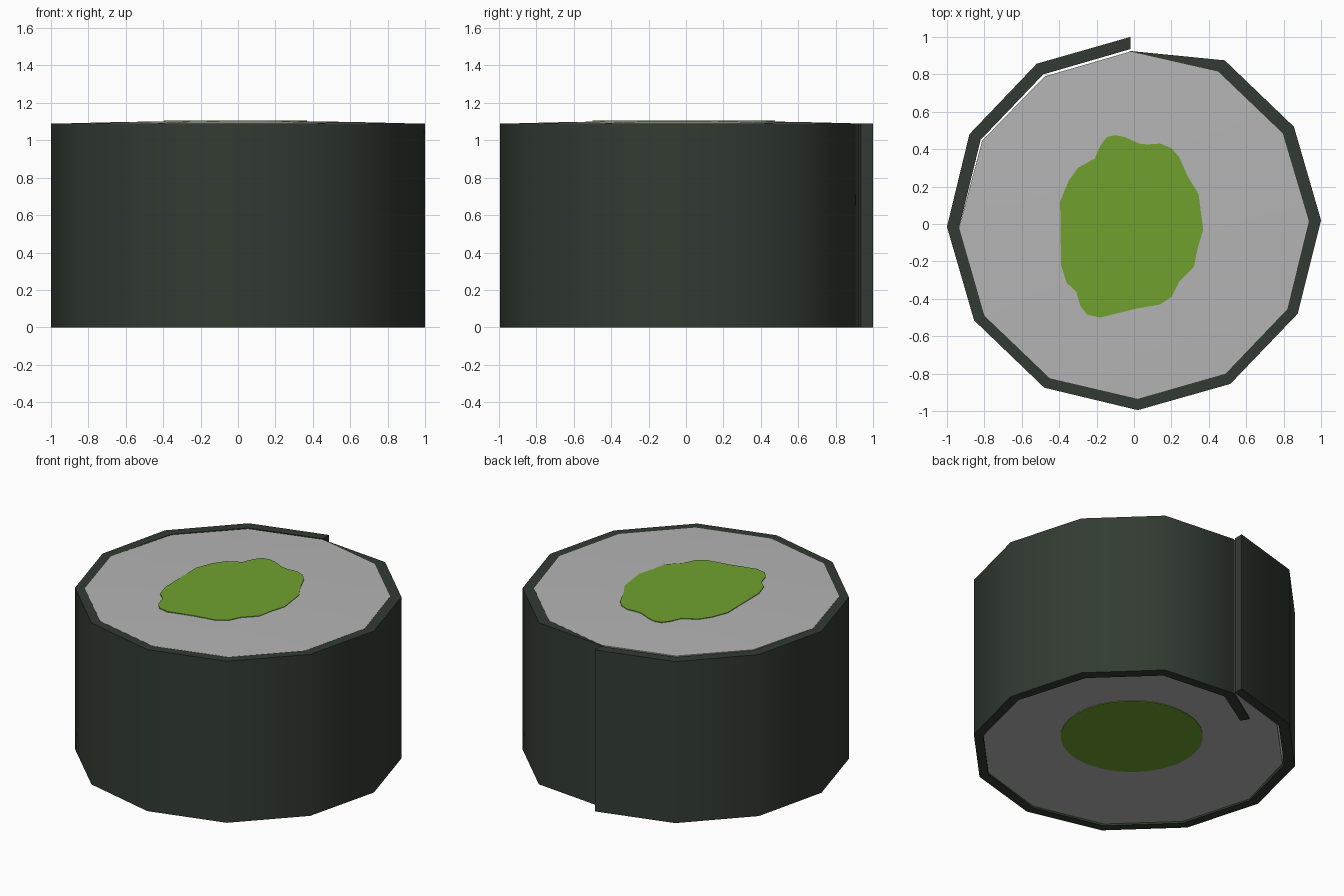
import bpy, bmesh, math

if "Cube" in bpy.data.objects:
    bpy.data.objects.remove(bpy.data.objects["Cube"])

H = 1.09  # wrapper height


def material(name, rgb):
    m = bpy.data.materials.new(name)
    m.diffuse_color = (*rgb, 1)
    m.use_nodes = True
    m.node_tree.nodes["Principled BSDF"].inputs["Base Color"].default_value = m.diffuse_color
    return m


NORI = material("dark seaweed", (0.032, 0.044, 0.032))
RICE = material("rice grey", (0.46, 0.46, 0.46))
GREEN = material("filling green", (0.160, 0.355, 0.028))


def finish(name, bm, mat):
    bmesh.ops.recalc_face_normals(bm, faces=bm.faces[:])
    me = bpy.data.meshes.new(name)
    bm.to_mesh(me)
    bm.free()
    me.materials.append(mat)
    ob = bpy.data.objects.new(name, me)
    bpy.context.collection.objects.link(ob)
    bpy.ops.object.select_all(action='DESELECT')
    ob.select_set(True)
    bpy.context.view_layer.objects.active = ob
    bpy.ops.object.shade_smooth_by_angle(angle=math.radians(50))
    return ob


def plate(name, pts, z0, z1, mat):
    bm = bmesh.new()
    low = [bm.verts.new((x, y, z0)) for x, y in pts]
    top = [bm.verts.new((x, y, z1)) for x, y in pts]
    bm.faces.new(low)
    bm.faces.new(top)
    for i in range(len(pts)):
        j = (i + 1) % len(pts)
        bm.faces.new((low[i], low[j], top[j], top[i]))
    return finish(name, bm, mat)


# Seaweed sheet: twelve-sided wrap whose inner end tucks under the seam
outer = [(-0.02, 1.0), (-0.52, 0.857), (-0.88, 0.48), (-1.0, -0.015),
         (-0.855, -0.515), (-0.48, -0.875), (0.02, -0.995), (0.515, -0.855),
         (0.875, -0.48), (1.0, 0.02), (0.855, 0.52), (0.485, 0.875),
         (-0.02, 0.925), (-0.295, 0.745)]
inner = [(-0.02, 0.935), (-0.485, 0.80), (-0.82, 0.45), (-0.935, -0.02),
         (-0.80, -0.49), (-0.45, -0.825), (0.02, -0.935), (0.49, -0.80),
         (0.82, -0.455), (0.935, 0.015), (0.795, 0.485), (0.45, 0.815),
         (0.0, 0.86), (-0.265, 0.695)]
bm = bmesh.new()
rows = []
for (ox, oy), (ix, iy) in zip(outer, inner):
    rows.append([bm.verts.new(p) for p in
                 ((ox, oy, 0), (ox, oy, H - 0.001), (ix, iy, H - 0.001), (ix, iy, 0))])
for a, b in zip(rows, rows[1:]):
    for k in range(4):
        n = (k + 1) % 4
        bm.faces.new((a[k], b[k], b[n], a[n]))
bm.faces.new(rows[0])
bm.faces.new(rows[-1])
finish("seaweed_wrap", bm, NORI)

# Rice core: slightly domed top, with a thin gap beside the outer flap
rim = [(-0.02, 0.922), (-0.478, 0.789), (-0.812, 0.445)] + inner[3:12]
bm = bmesh.new()
rings = [[bm.verts.new((x, y, 0.012)) for x, y in rim]]
for s in (1.0, 0.75, 0.5, 0.25):
    rings.append([bm.verts.new((x * s, y * s, 1.104 - 0.014 * s * s)) for x, y in rim])
for a, b in zip(rings, rings[1:]):
    for i in range(12):
        j = (i + 1) % 12
        bm.faces.new((a[i], a[j], b[j], b[i]))
bm.faces.new(rings[0])
bm.faces.new(rings[-1])
finish("rice_core", bm, RICE)

# Green filling: irregular patch on top, round patch underneath
patch = [(-0.10, 0.475), (-0.05, 0.465), (0.03, 0.43), (0.07, 0.425),
         (0.14, 0.43), (0.20, 0.405), (0.24, 0.36), (0.29, 0.25),
         (0.345, 0.16), (0.37, -0.03), (0.34, -0.13), (0.32, -0.23),
         (0.24, -0.31), (0.20, -0.39), (0.14, -0.43), (0.0, -0.455),
         (-0.18, -0.50), (-0.25, -0.485), (-0.285, -0.44), (-0.31, -0.36),
         (-0.36, -0.315), (-0.39, -0.22), (-0.395, 0.12), (-0.35, 0.23),
         (-0.30, 0.30), (-0.21, 0.35), (-0.18, 0.42), (-0.145, 0.465)]
plate("filling_top", patch, 1.098, 1.105, GREEN)
disc = [(0.11 + 0.435 * math.cos(t * math.tau / 32),
         0.11 + 0.435 * math.sin(t * math.tau / 32)) for t in range(32)]
plate("filling_bottom", disc, 0.008, 0.014, GREEN)
